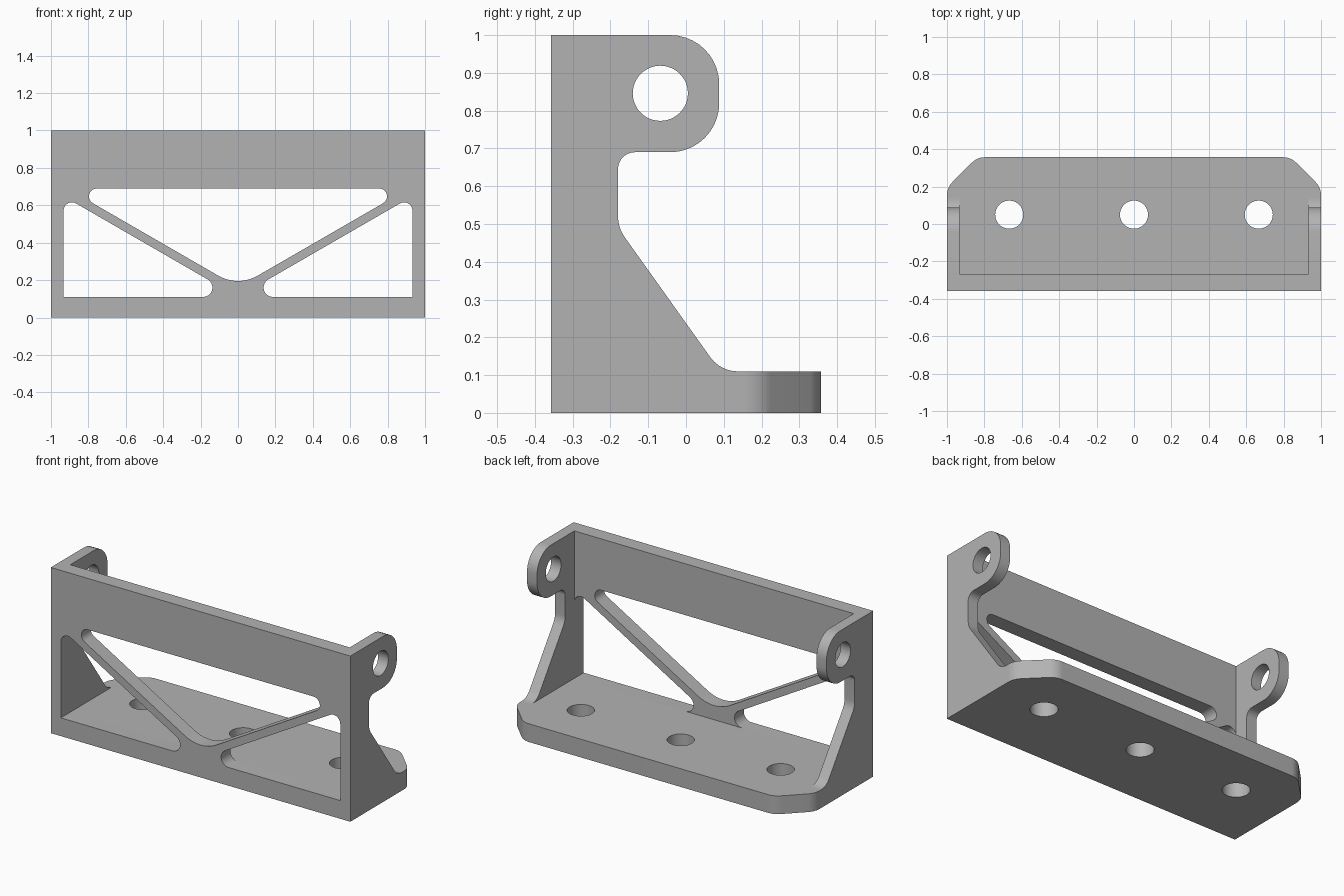
import bpy, bmesh
from math import sin, cos, tan, pi
from mathutils import Vector
from mathutils.geometry import tessellate_polygon

cube = bpy.data.objects.get("Cube")
if cube:
    bpy.data.objects.remove(cube, do_unlink=True)

grey = bpy.data.materials.new("bare_metal_grey")
grey.use_nodes = True
colour = (0.45, 0.45, 0.45, 1)
grey.diffuse_color = colour
for node in grey.node_tree.nodes:
    if node.type == 'BSDF_PRINCIPLED':
        node.inputs["Base Color"].default_value = colour


def rounded(corners, steps=10):
    """Closed outline from (u, v, radius) corners, with an arc at each radius."""
    pts = []
    for i, (u, v, r) in enumerate(corners):
        p = Vector((u, v))
        if not r:
            pts.append(p)
            continue
        a = (Vector(corners[i - 1][:2]) - p).normalized()
        b = (Vector(corners[(i + 1) % len(corners)][:2]) - p).normalized()
        half = a.angle(b) / 2
        centre = p + (a + b).normalized() * r / sin(half)
        start = p + a * r / tan(half) - centre
        end = p + b * r / tan(half) - centre
        sweep = pi - 2 * half
        for k in range(steps + 1):
            t = k / steps
            pts.append(centre + (start * sin((1 - t) * sweep) + end * sin(t * sweep)) / sin(sweep))
    return pts


def circle(u, v, r, n=48):
    return [Vector((u + r * cos(2 * pi * k / n), v + r * sin(2 * pi * k / n))) for k in range(n)]


def plate(name, loops, d0, d1, place):
    """Solid plate from an outline and its holes, between depths d0 and d1."""
    bm = bmesh.new()
    flat = [p for loop in loops for p in loop]
    low = [bm.verts.new(place(p.x, p.y, d0)) for p in flat]
    high = [bm.verts.new(place(p.x, p.y, d1)) for p in flat]
    for tri in tessellate_polygon([[p.to_3d() for p in loop] for loop in loops]):
        bm.faces.new([low[i] for i in tri])
        bm.faces.new([high[i] for i in reversed(tri)])
    first = 0
    for loop in loops:
        n = len(loop)
        for k in range(n):
            i, j = first + k, first + (k + 1) % n
            bm.faces.new((low[i], low[j], high[j], high[i]))
        first += n
    bmesh.ops.recalc_face_normals(bm, faces=bm.faces)
    mesh = bpy.data.meshes.new(name)
    bm.to_mesh(mesh)
    bm.free()
    mesh.materials.append(grey)
    obj = bpy.data.objects.new(name, mesh)
    bpy.context.collection.objects.link(obj)
    bpy.ops.object.select_all(action='DESELECT')
    obj.select_set(True)
    bpy.context.view_layer.objects.active = obj
    bpy.ops.object.shade_smooth_by_angle(angle=0.52)
    return obj


FRONT, INNER, BACK = -0.357, -0.267, 0.357   # depths
FLOOR, WALL, JOIN = 0.11, 0.933, 0.15        # base top, side inner face, side end
SLOPE = tan(pi / 6)

# Front panel: one wide window above the V brace, one below on each side
upper = rounded([(-(0.69 - 0.163) / SLOPE, 0.69, 0.0425), (0, 0.163, 0.21),
                 ((0.69 - 0.163) / SLOPE, 0.69, 0.0425)])
lower = [rounded([(s * WALL, FLOOR, 0), (0, FLOOR, 0.05),
                  (s * WALL, FLOOR + SLOPE * WALL, 0.045)]) for s in (-1, 1)]
panel = rounded([(-1, 0, 0), (1, 0, 0), (1, 1, 0), (-1, 1, 0)])
plate("front_panel", [panel, upper] + lower, FRONT, INNER, lambda u, v, d: (u, d, v))

# Base plate with chamfered back corners and three bolt holes
half = [(WALL, INNER, 0), (WALL, JOIN, 0), (1, JOIN, 0), (1, 0.195, 0.1), (0.838, BACK, 0.1)]
base = rounded(half + [(-x, y, r) for x, y, r in reversed(half)])
bolts = [circle(x, 0.05, 0.075) for x in (-0.667, 0, 0.667)]
plate("base_plate", [base] + bolts, 0, FLOOR, lambda u, v, d: (u, v, d))

# Side gussets with a rounded pivot lug
gusset = rounded([(INNER, 0, 0), (JOIN, 0, 0), (JOIN, FLOOR, 0), (0.091, FLOOR, 0.09),
                  (-0.18, 0.49, 0.1), (-0.18, 0.69, 0.045), (0.088, 0.69, 0.13),
                  (0.088, 1, 0.13), (INNER, 1, 0)])
pivot = circle(-0.068, 0.846, 0.073)
for name, s in (("left_gusset", 1), ("right_gusset", -1)):
    plate(name, [gusset, pivot], s * WALL, s, lambda u, v, d: (d, u, v))
